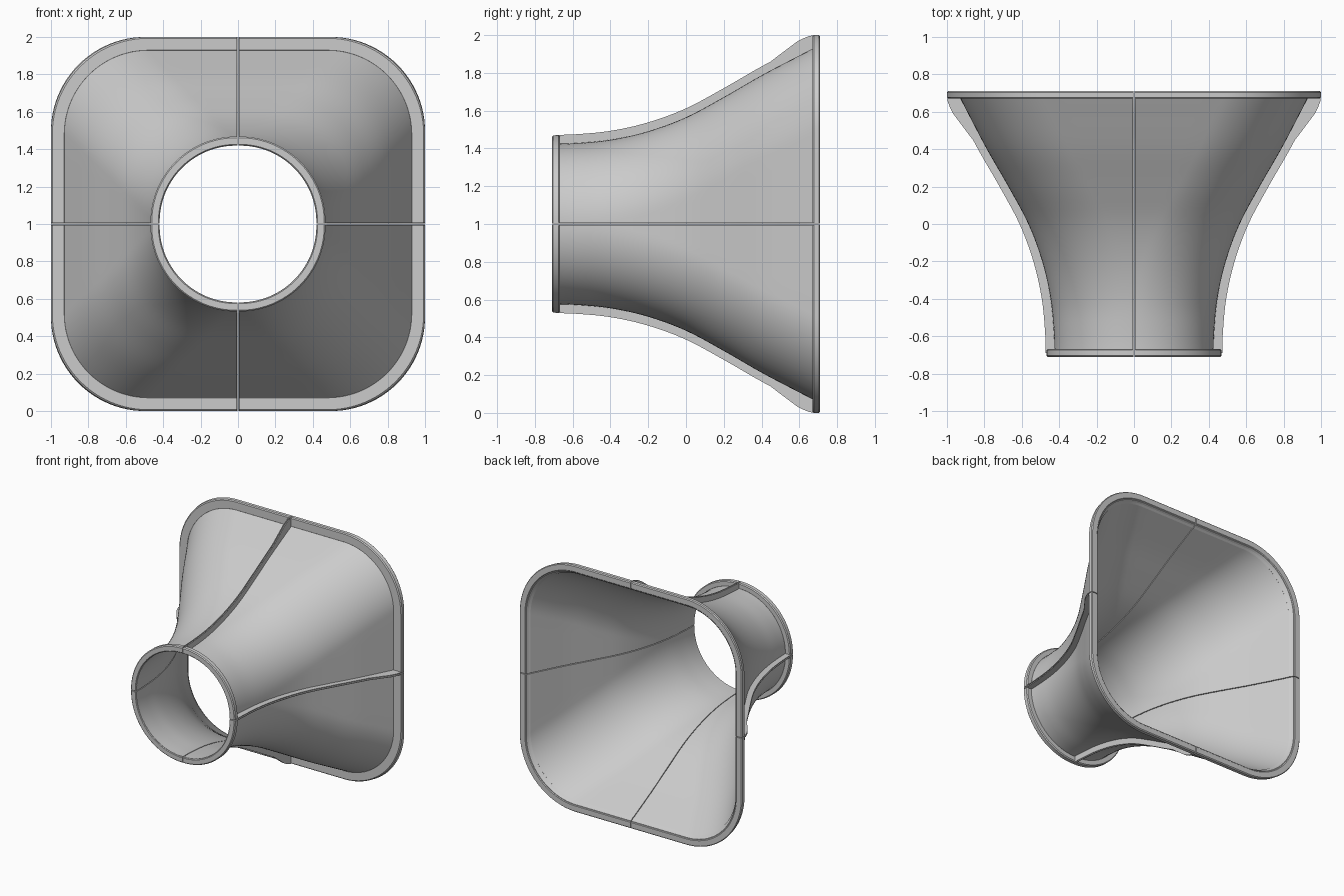
import bpy, bmesh
from math import sin, cos, pi
from mathutils import Matrix

if "Cube" in bpy.data.objects:
    bpy.data.objects.remove(bpy.data.objects["Cube"])

GAP, WALL = 0.003, 0.006
# half-width of the outer skin along the depth axis
CURVE = [(-0.71, 0.425), (-0.6, 0.427), (-0.4, 0.446), (-0.2, 0.491), (0.0, 0.565),
         (0.2, 0.672), (0.4, 0.787), (0.6, 0.892), (0.71, 0.949)]


def width(y):
    n = len(CURVE)
    i = max(j for j in range(n - 1) if CURVE[j][0] <= y + 1e-9 or j == 0)

    def slope(j):
        a, b = CURVE[max(j - 1, 0)], CURVE[min(j + 1, n - 1)]
        return (b[1] - a[1]) / (b[0] - a[0])
    (y0, w0), (y1, w1) = CURVE[i], CURVE[i + 1]
    h = y1 - y0
    t = (y - y0) / h
    return ((2*t**3 - 3*t**2 + 1) * w0 + (t**3 - 2*t*t + t) * h * slope(i)
            + (3*t*t - 2*t**3) * w1 + (t**3 - t*t) * h * slope(i + 1))


def section(y, w):
    """Quarter of a rounded square; round at the front, squarer at the back."""
    s = max(0.01, 0.5 * (width(y) - 0.425) / 0.525)
    r = w - s
    pts = [(w, s * i / 4) for i in range(4)]
    pts += [(s + r * cos(pi / 2 * i / 24), s + r * sin(pi / 2 * i / 24)) for i in range(25)]
    pts += [(s * i / 4, w) for i in (3, 2, 1, 0)]
    return [(max(a, GAP), max(b, GAP)) for a, b in pts]


def finish(name, bm, k):
    bmesh.ops.recalc_face_normals(bm, faces=bm.faces)
    turn = Matrix.Translation((0, 0, 1)) @ Matrix.Rotation(k * pi / 2, 4, 'Y')
    bm.transform(turn)
    me = bpy.data.meshes.new(name)
    bm.to_mesh(me)
    bm.free()
    ob = bpy.data.objects.new(name, me)
    bpy.context.collection.objects.link(ob)
    bpy.ops.object.select_all(action='DESELECT')
    ob.select_set(True)
    bpy.context.view_layer.objects.active = ob
    bpy.ops.object.shade_smooth_by_angle(angle=0.6)


def loft(name, profile, k):
    """Sweep a closed (y, half-width) profile around one quarter."""
    bm = bmesh.new()
    rows = [[bm.verts.new((a, y, b)) for a, b in section(y, w)] for y, w in profile]
    m = len(rows[0])
    for r0, r1 in zip(rows, rows[1:] + rows[:1]):
        for i in range(m - 1):
            bm.faces.new((r0[i], r0[i + 1], r1[i + 1], r1[i]))
    for i in (0, m - 1):
        bm.faces.new([r[i] for r in rows])
    finish(name, bm, k)


def rib(name, side, k):
    """Thin flange standing on the skin beside a seam."""
    ys = [-0.69 + 1.38 * i / 40 for i in range(41)]

    def top(y):
        if y < 0.45:
            return width(y) + 0.047
        if y < 0.6:
            return 0.862 + (y - 0.45) / 0.15 * 0.113
        return min(0.998, 0.975 + (y - 0.6) / 0.06 * 0.023)
    bm = bmesh.new()
    grid = []
    for y in ys:
        row = []
        for w, d in ((width(y) - WALL / 2, GAP), (top(y), GAP),
                     (top(y), GAP + 0.006), (width(y) - WALL / 2, GAP + 0.006)):
            row.append(bm.verts.new((w, y, d) if side else (d, y, w)))
        grid.append(row)
    for r0, r1 in zip(grid, grid[1:]):
        for i in range(4):
            j = (i + 1) % 4
            bm.faces.new((r0[i], r0[j], r1[j], r1[i]))
    bm.faces.new(grid[0])
    bm.faces.new(grid[-1])
    finish(name, bm, k)


def rim_profile(y0, y1, outer, c=0.007):
    """Chamfered band from the skin out to the given half-width."""
    a, b = width(y0) - WALL, width(y1) - WALL
    return [(y0, a + c), (y0, outer - c), (y0 + c, outer), (y1 - c, outer),
            (y1, outer - c), (y1, b + c), (y1 - c, b), (y0 + c, a)]


ys = [-0.705 + 1.41 * i / 36 for i in range(37)]
skin = [(y, width(y)) for y in ys] + [(y, width(y) - WALL) for y in reversed(ys)]

# four matching quarters: skin, end rims and seam flanges
for k in range(4):
    loft(f"panel_{k}", skin, k)
    loft(f"front_rim_{k}", rim_profile(-0.71, -0.667, 0.468), k)
    loft(f"back_rim_{k}", rim_profile(0.67, 0.71, 1.0), k)
    rib(f"seam_flange_side_{k}", True, k)
    rib(f"seam_flange_top_{k}", False, k)
